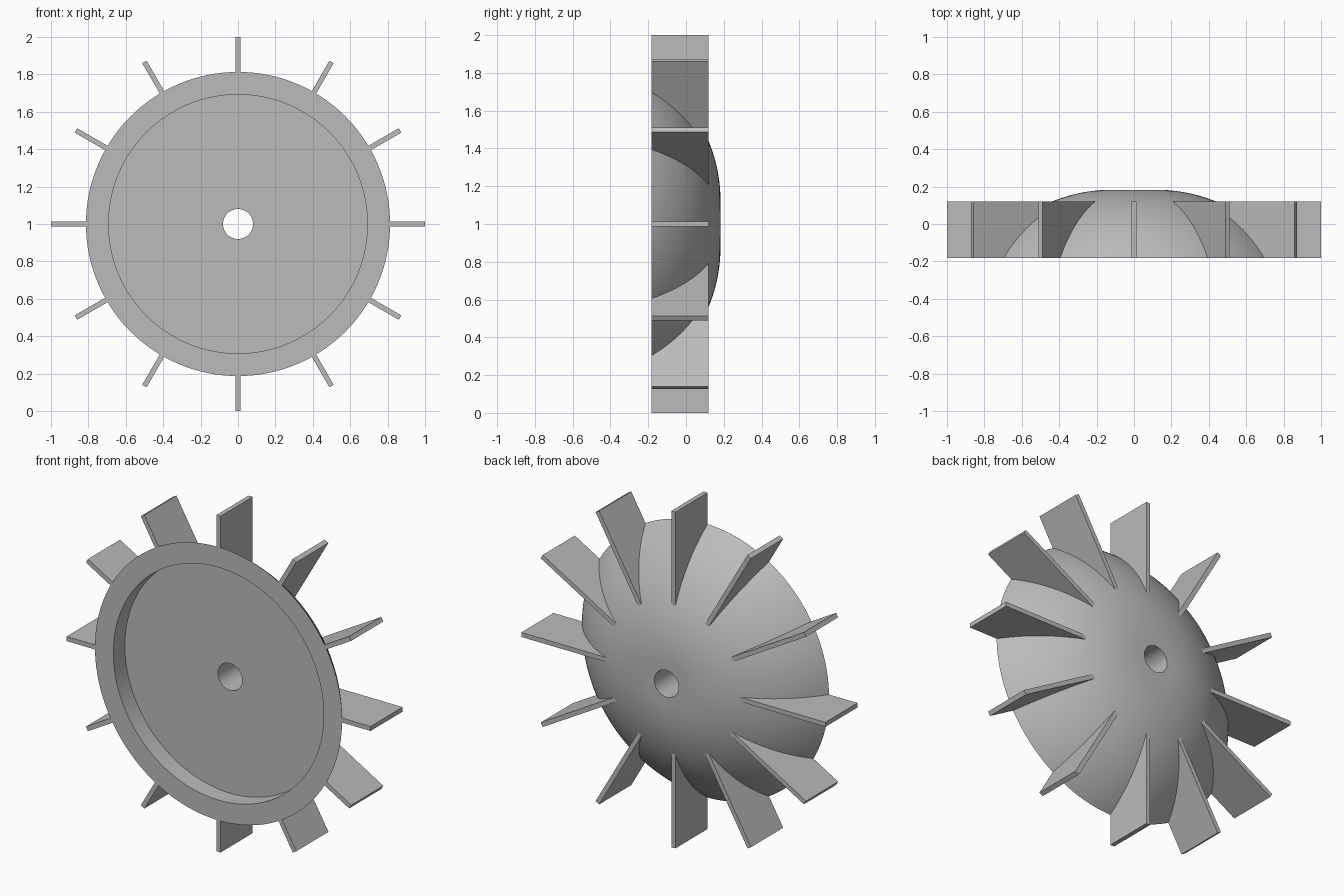
import bpy, bmesh, math
from mathutils import Matrix, Vector

cube = bpy.data.objects.get("Cube")
if cube:
    bpy.data.objects.remove(cube, do_unlink=True)

FRONT, BACK, BLADE_BACK = -0.183, 0.183, 0.119
RIM, RECESS, BORE, NOSE = 0.813, 0.692, 0.08, 0.12
FLOOR = -0.075
AXIS = Matrix.Translation((0, 0, 1))

grey = bpy.data.materials.new("plain grey")
grey.use_nodes = True
colour = (0.5, 0.5, 0.5, 1)
grey.diffuse_color = colour
grey.node_tree.nodes["Principled BSDF"].inputs["Base Color"].default_value = colour


def add_object(name, bm):
    bmesh.ops.recalc_face_normals(bm, faces=bm.faces)
    mesh = bpy.data.meshes.new(name)
    bm.to_mesh(mesh)
    bm.free()
    mesh.materials.append(grey)
    obj = bpy.data.objects.new(name, mesh)
    bpy.context.collection.objects.link(obj)
    obj.matrix_world = AXIS
    return obj


# Domed hub: an arc with a small flat nose, a bore and a front recess, lathed round y
sag, run = BACK - FRONT, RIM - NOSE
radius = (run * run + sag * sag) / (2 * sag)
sweep = math.asin(run / radius)
profile = [(BORE, FLOOR), (BORE, BACK)]
for i in range(25):
    a = sweep * i / 24
    profile.append((NOSE + radius * math.sin(a), BACK - radius * (1 - math.cos(a))))
profile += [(RECESS, FRONT), (RECESS, FLOOR)]

bm = bmesh.new()
ring = [bm.verts.new((r, y, 0)) for r, y in profile]
edges = [bm.edges.new((ring[i - 1], ring[i])) for i in range(len(ring))]
bmesh.ops.spin(bm, geom=ring + edges, cent=(0, 0, 0), axis=(0, 1, 0),
               angle=math.tau, steps=128, use_merge=True)
bmesh.ops.remove_doubles(bm, verts=bm.verts, dist=0.0001)
hub = add_object("domed_hub", bm)
bpy.context.view_layer.objects.active = hub
hub.select_set(True)
bpy.ops.object.shade_smooth_by_angle(angle=math.radians(30))
hub.select_set(False)

# Twelve flat radial blades, with roots buried in the hub wall
THICK = 0.027
outline = [(0.80, FRONT), (1.0, FRONT), (1.0, BLADE_BACK),
           (0.38, BLADE_BACK), (0.38, 0.0), (0.70, -0.06)]
for n in range(12):
    bm = bmesh.new()
    face = bm.faces.new([bm.verts.new((r, y, -THICK / 2)) for r, y in outline])
    side = bmesh.ops.extrude_face_region(bm, geom=[face])["geom"]
    bmesh.ops.translate(bm, vec=Vector((0, 0, THICK)),
                        verts=[v for v in side if isinstance(v, bmesh.types.BMVert)])
    bm.transform(Matrix.Rotation(math.tau * n / 12, 4, 'Y'))
    add_object(f"blade_{n + 1}", bm)
